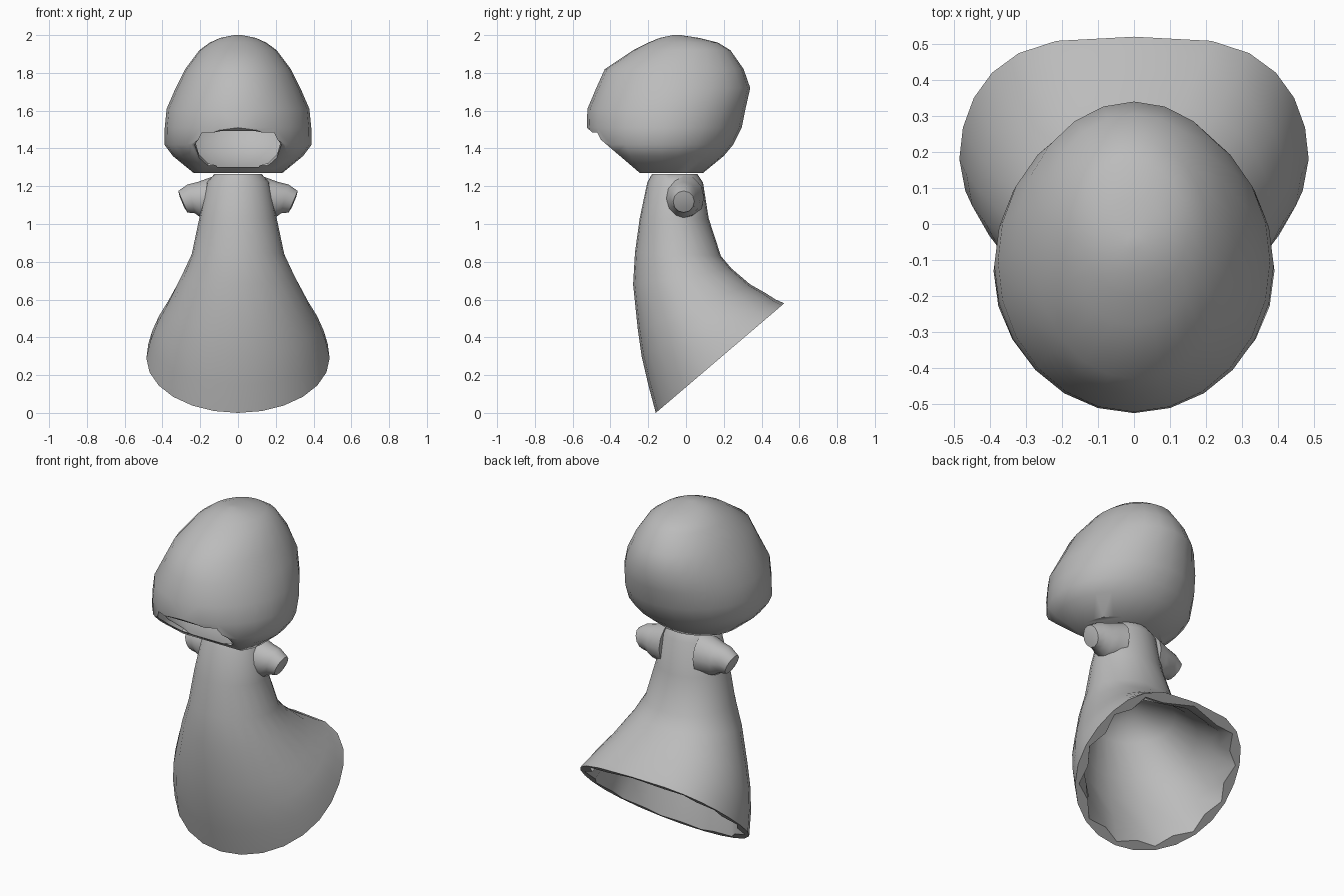
import bpy, bmesh, math
from mathutils import Vector

if "Cube" in bpy.data.objects:
    bpy.data.objects.remove(bpy.data.objects["Cube"])

grey = bpy.data.materials.new("soft grey")
grey.diffuse_color = (0.5, 0.5, 0.5, 1)
grey.use_nodes = True
grey.node_tree.nodes["Principled BSDF"].inputs["Base Color"].default_value = grey.diffuse_color
SEG = 24


def loft(name, rings):
    """Skin a list of equal-length rings and cap both ends."""
    bm = bmesh.new()
    loops = [[bm.verts.new(p) for p in ring] for ring in rings]
    for a, b in zip(loops, loops[1:]):
        for i in range(len(a)):
            j = (i + 1) % len(a)
            bm.faces.new((a[i], a[j], b[j], b[i]))
    bm.faces.new(loops[0])
    bm.faces.new(loops[-1])
    bmesh.ops.recalc_face_normals(bm, faces=bm.faces)
    mesh = bpy.data.meshes.new(name)
    bm.to_mesh(mesh)
    bm.free()
    mesh.materials.append(grey)
    ob = bpy.data.objects.new(name, mesh)
    bpy.context.collection.objects.link(ob)
    return ob


def activate(ob):
    bpy.ops.object.select_all(action='DESELECT')
    ob.select_set(True)
    bpy.context.view_layer.objects.active = ob


def smooth(ob, angle=40):
    activate(ob)
    bpy.ops.object.shade_smooth_by_angle(angle=math.radians(angle))


def cut(ob, cutter):
    activate(ob)
    mod = ob.modifiers.new("cut", 'BOOLEAN')
    mod.operation, mod.solver, mod.object = 'DIFFERENCE', 'EXACT', cutter
    bpy.ops.object.modifier_apply(modifier=mod.name)
    bpy.data.objects.remove(cutter)


def oval(front, back, w, squareness=1.0):
    """Tilted oval through a front and a back (y, z) point, half width w."""
    pts = []
    for i in range(SEG):
        t = 2 * math.pi * i / SEG
        s, k = math.sin(t), (1 - math.cos(t)) / 2
        if k > 0.5:
            s = math.copysign(abs(s) ** squareness, s)
        pts.append(Vector((w * s, front[0] + (back[0] - front[0]) * k,
                           front[1] + (back[1] - front[1]) * k)))
    return pts


def scaled(ring, factor, wobble=0.0):
    c = sum(ring, Vector()) / len(ring)
    return [c + (p - c) * (factor - wobble * (i % 2)) for i, p in enumerate(ring)]


# Hooded head: (z, front y, back y, half width)
head_rows = [(1.27, -.33, .09, .235), (1.36, -.455, .20, .345),
             (1.42, -.51, .25, .39), (1.51, -.525, .295, .388),
             (1.61, -.522, .315, .378), (1.72, -.475, .34, .33),
             (1.82, -.43, .305, .28), (1.92, -.28, .235, .205),
             (1.96, -.20, .17, .15), (1.985, -.14, .07, .095),
             (2.0, -.07, -.03, .02)]
head_rings = [oval((f, z), (b, z), w) for z, f, b, w in head_rows]
head = loft("hood", head_rings)

# Hollow inside of the hood
mid = Vector((0, -.09, 1.62))
cut(head, loft("hood_hollow", [[mid + (p - mid) * 0.91 for p in r] for r in head_rings]))

# Planar slice along the sloping lower front
normal = Vector((0, -.65, -.76))
slope = Vector((0, -.76, .65))
centre = Vector((0, -.38, 1.386))
slab = [centre + Vector((sx * .7, 0, 0)) + slope * sy * .7
        for sx, sy in ((-1, -1), (1, -1), (1, 1), (-1, 1))]
cut(head, loft("slope_cutter", [slab, [p + normal * .5 for p in slab]]))

# Wide face opening with a thin rim
half = [(.09, 1.492), (.19, 1.472), (.23, 1.42), (.205, 1.35), (.16, 1.31)]
outline = half + [(-x, z) for x, z in reversed(half)]
flat = [Vector((x, -.38 - (z - 1.386) * 1.169, z)) for x, z in outline]
cut(head, loft("face_cutter", [[p + normal * d for p in flat] for d in (.12, -.13)]))
smooth(head)

# Bell-shaped gown: front point, back point (y, z), half width, back squareness
gown_rows = [((-.18, 1.265), (.06, 1.265), .125, 1), ((-.205, 1.22), (.09, 1.22), .165, 1),
             ((-.245, 1.03), (.12, 1.03), .205, 1), ((-.27, .85), (.185, .83), .245, .9),
             ((-.28, .68), (.24, .765), .30, .85), ((-.255, .44), (.34, .68), .38, .75),
             ((-.235, .30), (.42, .635), .43, .7), ((-.20, .15), (.475, .60), .465, .65),
             ((-.16, 0), (.52, .58), .485, .6)]
outer = [oval(*row) for row in gown_rows]
# Scalloped hem lining and domed cavity
between = [(a + b) / 2 for a, b in zip(outer[4], outer[3])]
inner = [scaled(outer[8], .95, .08), scaled(outer[7], .90, .05),
         scaled(outer[6], .89), scaled(outer[5], .87), scaled(outer[4], .80),
         scaled(between, .62), scaled(outer[3], .25)]
smooth(loft("gown", outer + inner), 50)


# Stubby sleeves flaring into the gown: centre x, z, radius, lean of the ring
def sleeve(name, side):
    rows = [(.11, 1.14, .12, 0), (.165, 1.135, .105, 0), (.205, 1.128, .095, .08),
            (.247, 1.133, .079, .25), (.292, 1.118, .062, .4), (.297, 1.116, .03, .4)]
    rings = []
    for x, z, r, lean in rows:
        ring = []
        for i in range(12):
            t = 2 * math.pi * i / 12
            up = r * math.cos(t)
            ring.append(Vector((side * (x + up * math.sin(lean)),
                                -.012 + .9 * r * math.sin(t), z + up * math.cos(lean))))
        rings.append(ring)
    smooth(loft(name, rings))


sleeve("right_sleeve", 1)
sleeve("left_sleeve", -1)
